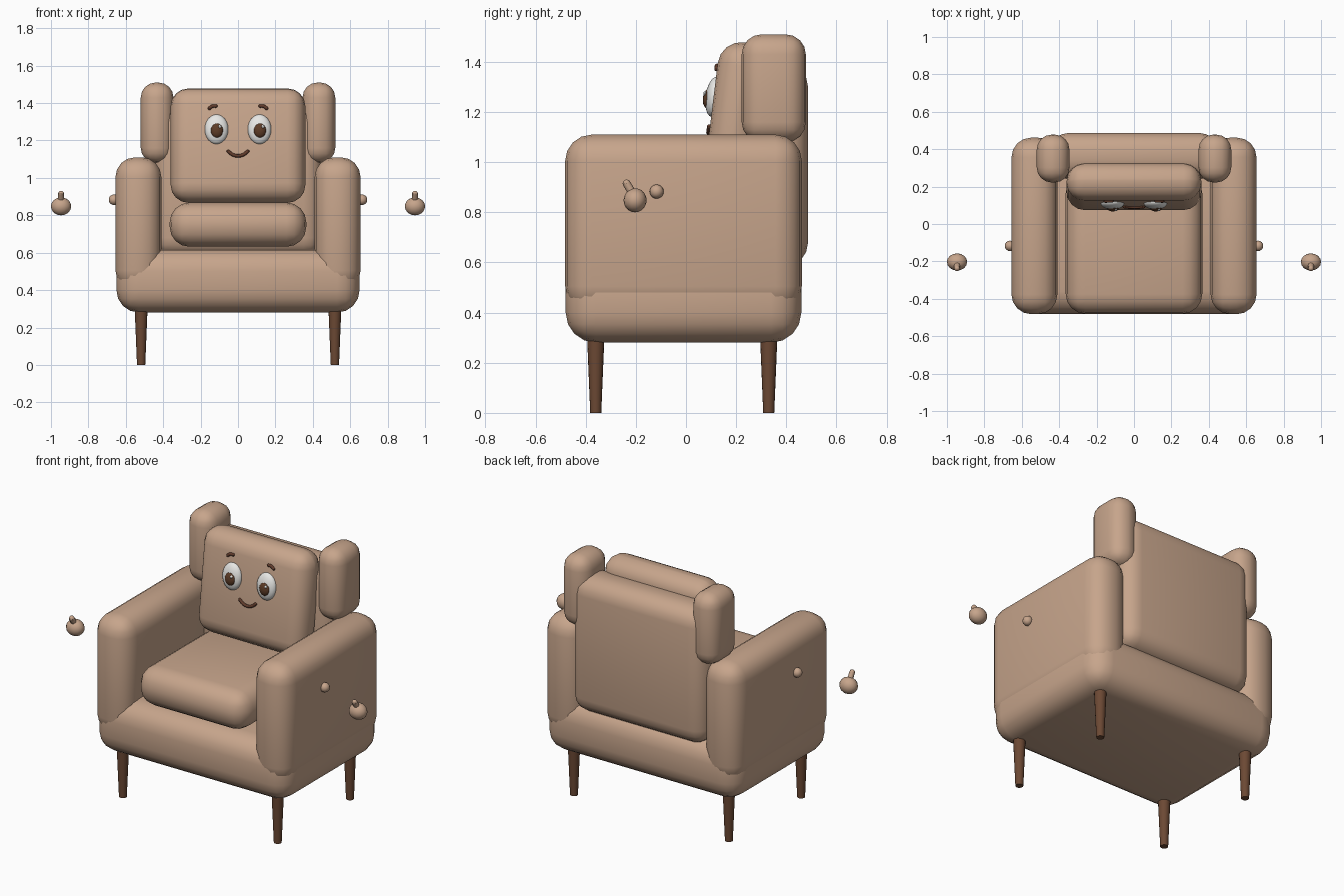
import bpy, bmesh, math
from mathutils import Matrix, Vector

if "Cube" in bpy.data.objects:
    bpy.data.objects.remove(bpy.data.objects["Cube"])


def material(name, rgb):
    m = bpy.data.materials.new(name)
    m.diffuse_color = (*rgb, 1)
    m.use_nodes = True
    m.node_tree.nodes["Principled BSDF"].inputs["Base Color"].default_value = m.diffuse_color
    return m


FABRIC = material("tan fabric", (0.57, 0.375, 0.26))
WOOD = material("brown wood", (0.15, 0.066, 0.034))
WHITE = material("eye white", (0.8, 0.8, 0.78))
IRIS = material("iris brown", (0.11, 0.045, 0.02))
LINE = material("mouth brown", (0.12, 0.045, 0.025))
TILT = math.radians(7)


def finish(name, bm, mat, matrix=Matrix()):
    mesh = bpy.data.meshes.new(name)
    bm.transform(matrix)
    bmesh.ops.recalc_face_normals(bm, faces=bm.faces)
    bm.to_mesh(mesh)
    bm.free()
    mesh.materials.append(mat)
    ob = bpy.data.objects.new(name, mesh)
    bpy.context.collection.objects.link(ob)
    bpy.ops.object.select_all(action='DESELECT')
    ob.select_set(True)
    bpy.context.view_layer.objects.active = ob
    bpy.ops.object.shade_smooth_by_angle(angle=math.radians(40))
    return ob


def padded_box(name, x, y, z, radius, tilt=0.0, segments=4):
    """Rounded upholstery block given by (min, max) on each axis."""
    size = [b - a for a, b in (x, y, z)]
    center = [(a + b) / 2 for a, b in (x, y, z)]
    bm = bmesh.new()
    bmesh.ops.create_cube(bm, size=1)
    bmesh.ops.scale(bm, vec=size, verts=bm.verts)
    bmesh.ops.bevel(bm, geom=bm.edges[:], offset=radius, segments=segments,
                    profile=0.5, affect='EDGES', clamp_overlap=True)
    return finish(name, bm, FABRIC,
                  Matrix.Translation(center) @ Matrix.Rotation(tilt, 4, 'X'))


def ball(name, center, radii, mat, tilt=0.0, detail=16):
    bm = bmesh.new()
    bmesh.ops.create_uvsphere(bm, u_segments=detail, v_segments=detail // 2 + 2, radius=1)
    bmesh.ops.scale(bm, vec=radii, verts=bm.verts)
    return finish(name, bm, mat,
                  Matrix.Translation(center) @ Matrix.Rotation(tilt, 4, 'X'))


def tube(name, points, radius, mat):
    """Round stroke through a few points, with ball-shaped ends."""
    curve = bpy.data.curves.new(name, 'CURVE')
    curve.dimensions = '3D'
    curve.bevel_depth = radius
    curve.bevel_resolution = 2
    curve.resolution_u = 4
    curve.use_fill_caps = True
    s = curve.splines.new('BEZIER')
    s.bezier_points.add(len(points) - 1)
    for p, co in zip(s.bezier_points, points):
        p.co = co
        p.handle_left_type = p.handle_right_type = 'AUTO'
    curve.materials.append(mat)
    ob = bpy.data.objects.new(name, curve)
    bpy.context.collection.objects.link(ob)
    for i in (0, -1):
        ball(name + "_end", points[i], (radius,) * 3, mat, detail=8)


def face_y(z):
    """Front surface of the tilted head cushion."""
    return 0.10 + (z - 1.17) * math.tan(TILT)


# Main upholstery
padded_box("base", (-0.65, 0.65), (-0.48, 0.46), (0.28, 0.62), 0.12)
padded_box("backrest", (-0.45, 0.45), (0.24, 0.487), (0.58, 1.40), 0.10)
padded_box("seat_cushion", (-0.365, 0.365), (-0.48, 0.27), (0.632, 0.868), 0.105)
padded_box("head_cushion", (-0.36, 0.36), (0.10, 0.30), (0.865, 1.48), 0.095, -TILT)

for s, side in ((-1, "left"), (1, "right")):
    def span(a, b):
        return tuple(sorted((s * a, s * b)))

    # Armrests and head wings
    padded_box(side + "_armrest", span(0.41, 0.655), (-0.482, 0.462), (0.40, 1.11), 0.105)
    padded_box(side + "_wing", span(0.345, 0.52), (0.222, 0.478), (1.08, 1.51), 0.08)

    # Tapered legs
    for y, end in ((-0.36, "front"), (0.33, "back")):
        bm = bmesh.new()
        bmesh.ops.create_cone(bm, cap_ends=True, segments=16, radius1=0.022,
                              radius2=0.034, depth=0.29)
        finish(f"{side}_{end}_leg", bm, WOOD, Matrix.Translation((s * 0.518, y, 0.145)))

    # Shoulder knobs and floating hands with thumbs
    ball(side + "_knob", (s * 0.663, -0.117, 0.883), (0.028,) * 3, FABRIC)
    ball(side + "_hand", (s * 0.946, -0.203, 0.848), (0.054, 0.046, 0.048), FABRIC)
    tube(side + "_thumb", [(s * 0.946, -0.21, 0.87), (s * 0.946, -0.237, 0.915)], 0.016, FABRIC)

    # Eyes
    x, z = s * 0.115, 1.26
    y = face_y(z)
    ball(side + "_eye", (x, y, z), (0.063, 0.033, 0.08), WHITE, -TILT, 20)
    ball(side + "_iris", (x + 0.002, y - 0.02, z - 0.006), (0.035, 0.024, 0.041), IRIS, -TILT)
    ball(side + "_glint", (x + 0.018, y - 0.036, z + 0.014), (0.008, 0.006, 0.009), WHITE, -TILT, 8)

    # Eyebrows
    tube(side + "_eyebrow", [(s * a, face_y(b) - 0.003, b) for a, b in
                             ((0.153, 1.372), (0.137, 1.383), (0.118, 1.384))], 0.009, LINE)

# Smile
tube("mouth", [(a, face_y(b) - 0.004, b) for a, b in
               ((-0.052, 1.142), (-0.028, 1.124), (0, 1.118), (0.028, 1.124), (0.052, 1.142))],
     0.009, LINE)
